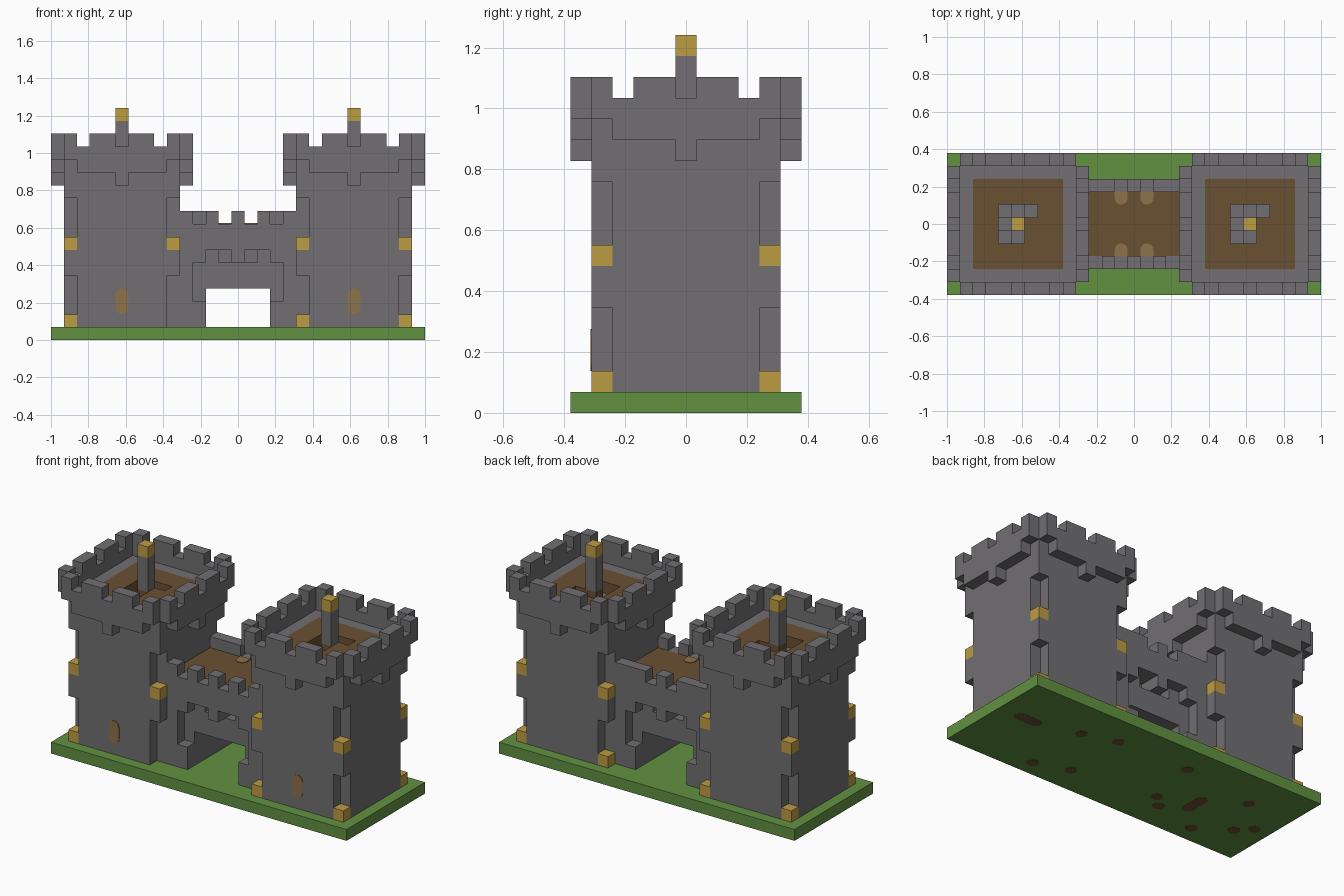
import bpy, bmesh, math
from mathutils import Vector

cube = bpy.data.objects.get("Cube")
if cube:
    bpy.data.objects.remove(cube, do_unlink=True)

U = 2 / 29                                  # size of one block
ORIGIN = Vector((-14.5, -5.5, 0))           # block grid corner


def material(name, *rgb):
    lin = [((c / 255 + 0.055) / 1.055) ** 2.4 for c in rgb] + [1]
    m = bpy.data.materials.new(name)
    m.use_nodes = True
    m.diffuse_color = lin
    m.node_tree.nodes["Principled BSDF"].inputs["Base Color"].default_value = lin
    return m


stone = material("stone grey", 113, 111, 114)
grass = material("grass green", 97, 145, 65)
gold = material("gold", 190, 156, 68)
wood = material("wood brown", 106, 80, 50)
tan = material("tan", 140, 114, 74)


def finish(name, bm, mat):
    mesh = bpy.data.meshes.new(name)
    bmesh.ops.recalc_face_normals(bm, faces=bm.faces)
    bm.to_mesh(mesh)
    bm.free()
    mesh.materials.append(mat)
    bpy.context.collection.objects.link(bpy.data.objects.new(name, mesh))


def box(xs, ys, zs):
    """Set of grid blocks; each range is (first, last) inclusive."""
    r = [range(a, b + 1) for a, b in (xs, ys, zs)]
    return {(x, y, z) for x in r[0] for y in r[1] for z in r[2]}


def build(name, cells, mat, dx=0):
    """Mesh made of the outer faces of a set of blocks."""
    bm, verts = bmesh.new(), {}

    def vert(p):
        if p not in verts:
            verts[p] = bm.verts.new((Vector(p) + ORIGIN + Vector((dx, 0, 0))) * U)
        return verts[p]

    for c in sorted(cells):
        for axis in range(3):
            for side in (0, 1):
                n = list(c)
                n[axis] += 2 * side - 1
                if tuple(n) in cells:
                    continue
                quad = []
                for a, b in ((0, 0), (1, 0), (1, 1), (0, 1)):
                    p = list(c)
                    p[axis] += side
                    p[(axis + 1) % 3] += a
                    p[(axis + 2) % 3] += b
                    quad.append(vert(tuple(p)))
                bm.faces.new(quad if side else quad[::-1])
    finish(name, bm, mat)


def plate(name, centre, along, normal, length, mat, flat_end=False, thick=0.004):
    """Thin painted patch with round ends; sizes in blocks."""
    along, normal = Vector(along), Vector(normal)
    across = normal.cross(along)
    half, r = length / 2, 0.5
    pts = []
    for sign in (1, -1):
        if flat_end and sign == 1:
            pts += [along * half + across * r, along * half - across * r]
            continue
        for i in range(9):
            t = math.pi * i / 8
            pts.append(sign * (along * (half - r + r * math.sin(t)) + across * r * math.cos(t)))
    bm = bmesh.new()
    base = (Vector(centre) + ORIGIN) * U
    face = bm.faces.new([bm.verts.new(base + p * U) for p in pts])
    top = bmesh.ops.extrude_face_region(bm, geom=[face])["geom"]
    bmesh.ops.translate(bm, vec=normal * thick,
                        verts=[v for v in top if isinstance(v, bmesh.types.BMVert)])
    finish(name, bm, mat)


# Ground slab
build("ground", box((0, 28), (0, 10), (0, 0)), grass)

# Tower body with notched corners and a stair well spiralling round the pole
corners = [(x, y) for x in (1, 9) for y in (1, 9)]
body = box((1, 9), (1, 9), (1, 13))
for x, y in corners:
    for z in (1, 2, 3, 4, 7, 8, 9, 10):
        body.discard((x, y, z))
roof = box((2, 8), (2, 8), (13, 13))
body -= roof
stairs = [(5, 4), (4, 4), (4, 5), (4, 6), (5, 6), (6, 6)]
for depth, (x, y) in enumerate(stairs):
    well = box((x, x), (y, y), (13 - depth, 13))
    body -= well
    roof -= well

# Overhanging battlements: one wall profile repeated on four sides
battlement = set()
for i in range(1, 10):
    low = {1: 14, 9: 14, 5: 12}.get(i, 13)
    high = 14 if i in (2, 5, 8) else 15
    for z in range(low, high + 1):
        battlement |= {(i, 0, z), (i, 10, z), (0, i, z), (10, i, z)}

pole = box((5, 5), (5, 5), (14, 16))

for side, dx in (("right", 0), ("left", 18)):
    stones = {(x, y, z) for x, y in corners for z in (1, 7)}
    if dx == 0:
        stones.discard((9, 1, 1))           # one corner stone is missing
    build(side + "_tower_body", body, stone, dx)
    build(side + "_tower_roof", roof, wood, dx)
    build(side + "_tower_battlement", battlement, stone, dx)
    build(side + "_tower_corner_stones", stones, gold, dx)
    build(side + "_tower_pole", pole, stone, dx)
    build(side + "_tower_pole_tip", {(5, 5, 17)}, gold, dx)
    plate(side + "_tower_door", (5.5 + dx, 1, 3), (0, 0, 1), (0, -1, 0), 2, tan)

# Gatehouse bridge with a passage and a recessed arch on both faces
bridge = box((10, 18), (2, 8), (1, 8))
bridge -= box((12, 16), (2, 8), (1, 3))
for y, inner in ((2, 3), (8, 7)):
    bridge -= box((12, 16), (y, y), (1, 6))
    bridge -= box((11, 17), (y, y), (3, 5))
    bridge |= {(14, y, 6)}
    bridge -= {(13, inner, 6), (15, inner, 6)}
deck = box((10, 18), (3, 7), (8, 8))
merlons = {(x, 2, 9) for x in (10, 12, 14, 16, 18)}
merlons |= {(x, 8, 9) for x in (10, 11, 12, 14, 16, 17, 18)}
build("bridge", (bridge - deck) | merlons, stone)
build("bridge_deck", deck, wood)

# Painted patches on the deck
for x in (13.5, 15.5):
    for y, out in ((3.5, -1), (7.5, 1)):
        plate("deck_patch", (x, y, 9), (0, out, 0), (0, 0, 1), 1, tan, flat_end=True)

# Dark patches under the ground slab
spots = [(.48, .13), (.27, .19), (.48, -.28), (.27, -.21), (-.21, .2), (-.27, -.13),
         (-.34, -.2), (-.63, -.27), (-.7, .13), (-.82, -.14), (-.9, -.06)]
for x, y in spots:
    plate("soil_patch", (x / U + 14.5, y / U + 5.5, 0), (1, 0, 0), (0, 0, -1), 1, wood, thick=0.001)
for x, y, along in ((.8, .06, (1, 0, 0)), (-.48, -.06, (0, 1, 0))):
    plate("soil_strip", (x / U + 14.5, y / U + 5.5, 0), along, (0, 0, -1), 2.6, wood, thick=0.001)
